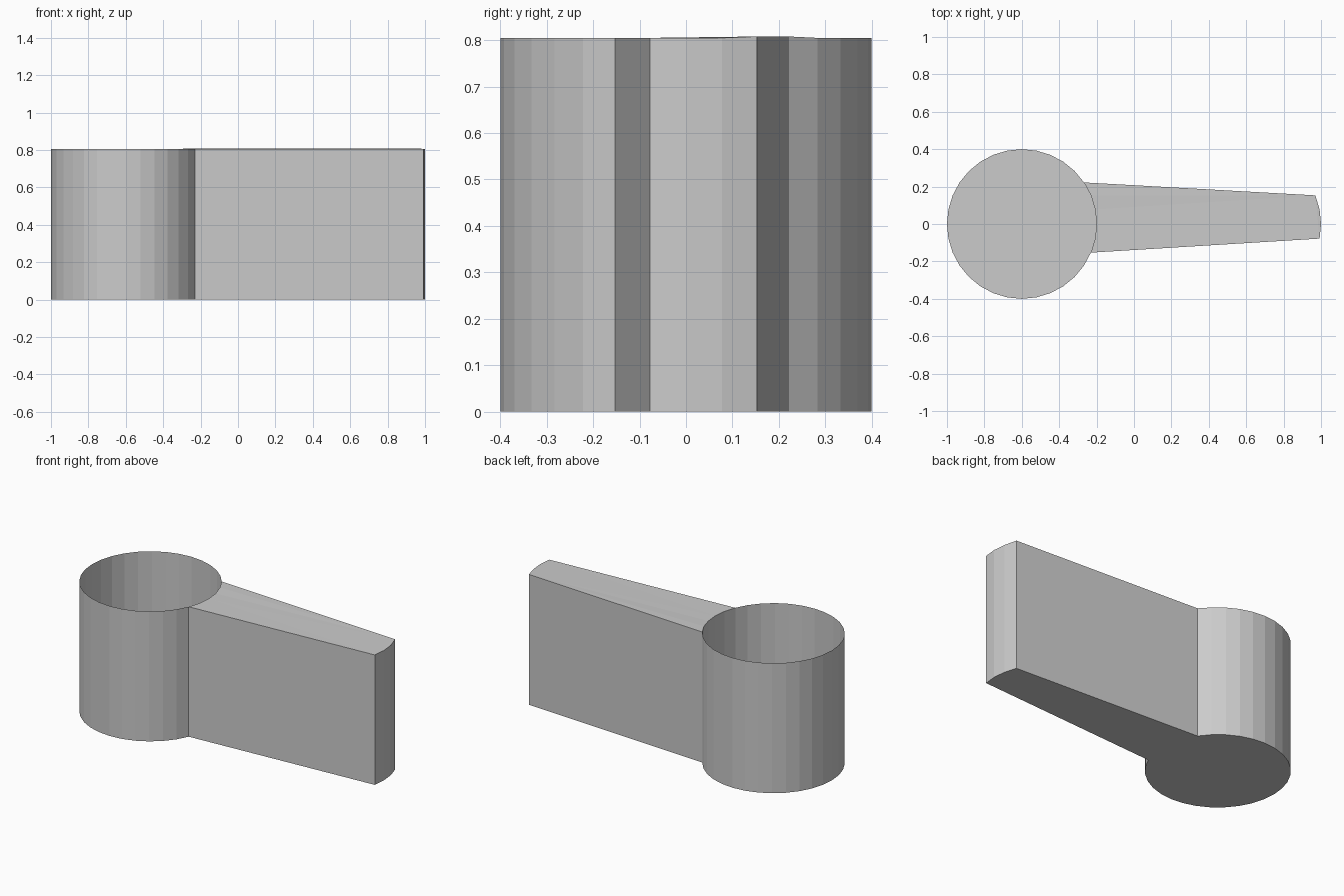
import bpy, bmesh, math

if "Cube" in bpy.data.objects:
    bpy.data.objects.remove(bpy.data.objects["Cube"])

R, H, STEP = 0.4, 0.805, math.pi / 16   # 32-sided round


def arc(cx, steps):
    return [(cx + R * math.cos(k * STEP), R * math.sin(k * STEP)) for k in steps]


def finish(name, bm):
    mesh = bpy.data.meshes.new(name)
    bm.to_mesh(mesh)
    bm.free()
    obj = bpy.data.objects.new(name, mesh)
    bpy.context.collection.objects.link(obj)


def rise(k):
    # the top lifts very slightly along the back edge of the arm
    return H + (0.003 if k in (2, 3) else 0)


# Open cup: thin wall and floor
bm = bmesh.new()
pts = arc(-0.6, range(32))
low = [bm.verts.new((x, y, 0)) for x, y in pts]
top = [bm.verts.new((x, y, rise(k))) for k, (x, y) in enumerate(pts)]
for i in range(32):
    j = (i + 1) % 32
    bm.faces.new((low[i], low[j], top[j], top[i]))
bm.faces.new(low[::-1])
finish("cup", bm)

# Tapered arm: starts on the cup wall, ends in a matching rounded tip
bm = bmesh.new()
root_steps, tip_steps = list(range(3, -3, -1)), list(range(-1, 3))
pts = arc(-0.6, root_steps) + arc(0.6, tip_steps)
low = [bm.verts.new((x, y, 0)) for x, y in pts]
top = [bm.verts.new((x, y, rise(k)))
       for (x, y), k in zip(pts, root_steps + tip_steps)]
n = len(root_steps)
for i in range(n - 1, len(pts)):        # sides and tip, no wall inside the cup
    j = (i + 1) % len(pts)
    bm.faces.new((low[i], low[j], top[j], top[i]))
bottom = bm.faces.new(low[::-1])
lid = bm.faces.new(top)
bmesh.ops.triangulate(bm, faces=[bottom, lid])
finish("arm", bm)
